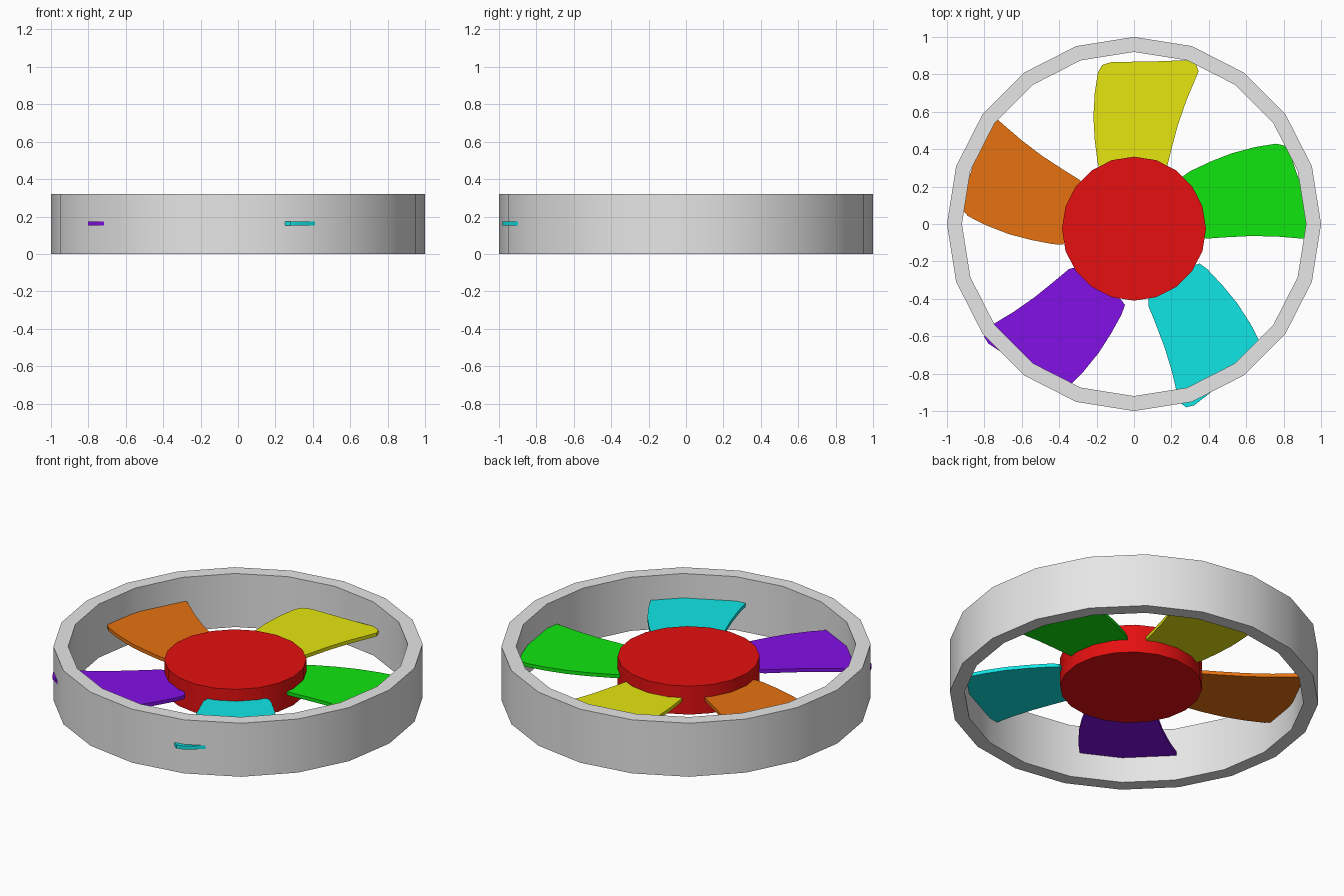
import bpy, bmesh, math
from mathutils import Matrix, Vector

if "Cube" in bpy.data.objects:
    bpy.data.objects.remove(bpy.data.objects["Cube"])


def srgb(r, g, b):
    lin = [(c / 255 / 12.92) if c / 255 <= 0.04045 else ((c / 255 + 0.055) / 1.055) ** 2.4
           for c in (r, g, b)]
    return (*lin, 1.0)


def material(name, rgb):
    m = bpy.data.materials.new(name)
    m.diffuse_color = srgb(*rgb)
    m.use_nodes = True
    m.node_tree.nodes["Principled BSDF"].inputs["Base Color"].default_value = m.diffuse_color
    return m


def make_object(name, bm, mat):
    bmesh.ops.recalc_face_normals(bm, faces=bm.faces)
    me = bpy.data.meshes.new(name)
    bm.to_mesh(me)
    bm.free()
    me.materials.append(mat)
    ob = bpy.data.objects.new(name, me)
    bpy.context.collection.objects.link(ob)
    bpy.ops.object.select_all(action='DESELECT')
    ob.select_set(True)
    bpy.context.view_layer.objects.active = ob
    bpy.ops.object.shade_smooth_by_angle(angle=math.radians(30))
    return ob


def prism(name, outline, z0, z1, mat):
    bm = bmesh.new()
    face = bm.faces.new([bm.verts.new((x, y, z0)) for x, y in outline])
    top = bmesh.ops.extrude_face_region(bm, geom=[face])["geom"]
    bmesh.ops.translate(bm, vec=(0, 0, z1 - z0),
                        verts=[g for g in top if isinstance(g, bmesh.types.BMVert)])
    return make_object(name, bm, mat)


def circle(r, cy=0.0, n=20):
    return [(r * math.cos(math.tau * i / n), cy + r * math.sin(math.tau * i / n))
            for i in range(n)]


# Outer ring: a 20-sided square-section band
bm = bmesh.new()
section = [(0.92, 0), (1.0, 0), (1.0, 0.32), (0.92, 0.32)]
loops = [[bm.verts.new((x, y, z)) for x, y in circle(r)] for r, z in section]
for a, b in zip(loops, loops[1:] + loops[:1]):
    for i in range(20):
        j = (i + 1) % 20
        bm.faces.new((a[i], a[j], b[j], b[i]))
make_object("outer_ring", bm, material("light_grey", (230, 230, 230)))

# Hub disc, slightly off centre
prism("hub", circle(0.385, -0.025), 0.075, 0.245, material("red", (230, 16, 16)))

# Fan blades: one curved outline turned around the hub
BLADE = [(-0.15, 0.27), (-0.18, 0.28), (-0.195, 0.33), (-0.21, 0.45), (-0.217, 0.57),
         (-0.21, 0.70), (-0.193, 0.81), (-0.17, 0.85), (-0.12, 0.866), (0.10, 0.869),
         (0.29, 0.876), (0.33, 0.86), (0.345, 0.815), (0.28, 0.66), (0.235, 0.53),
         (0.20, 0.40), (0.175, 0.30), (0.15, 0.27)]
PIVOT = Vector((0, -0.05))
blades = [
    ("yellow", (230, 230, 16), 0, (0, 0)),
    ("orange", (230, 114, 16), 72, (-0.01, 0.01)),
    ("purple", (130, 16, 230), 144, (0, -0.01)),
    ("cyan", (16, 230, 230), 216, (0.012, 0.0)),
    ("green", (16, 230, 16), 288, (0, 0.03)),
]
for colour, rgb, angle, shift in blades:
    turn = Matrix.Rotation(math.radians(angle), 2)
    outline = [turn @ (Vector(p) - PIVOT) + PIVOT + Vector(shift) for p in BLADE]
    prism(f"{colour}_blade", outline, 0.153, 0.174, material(colour, rgb))
